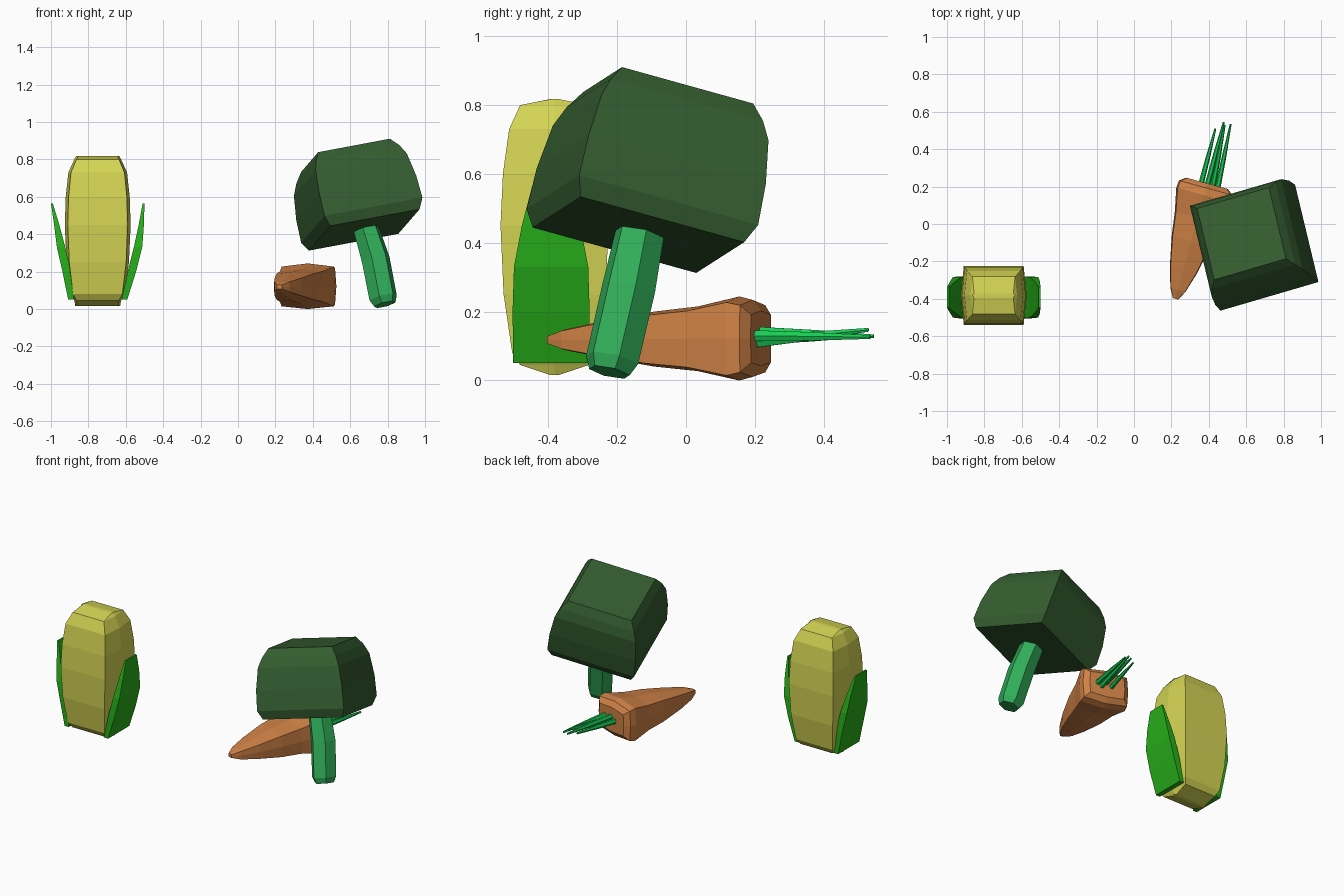
import bpy, bmesh
from mathutils import Vector as V

if "Cube" in bpy.data.objects:
    bpy.data.objects.remove(bpy.data.objects["Cube"])


def material(name, rgb):
    m = bpy.data.materials.new(name)
    m.diffuse_color = (*rgb, 1)
    m.use_nodes = True
    m.node_tree.nodes["Principled BSDF"].inputs["Base Color"].default_value = m.diffuse_color
    return m


YELLOW = material("corn_yellow", (0.66, 0.66, 0.09))
HUSK = material("husk_green", (0.02, 0.42, 0.01))
DARK = material("floret_green", (0.035, 0.11, 0.03))
STEM = material("stem_green", (0.03, 0.42, 0.1))
ORANGE = material("carrot_orange", (0.62, 0.22, 0.06))
LEAF = material("leaf_green", (0.01, 0.6, 0.09))


def loft(name, rings, mat):
    """Skin a list of equal-length point rings, capping both ends."""
    bm = bmesh.new()
    vs = [[bm.verts.new(p) for p in ring] for ring in rings]
    n = len(rings[0])
    for a, b in zip(vs, vs[1:]):
        for i in range(n):
            j = (i + 1) % n
            bm.faces.new((a[i], a[j], b[j], b[i]))
    bm.faces.new(vs[0][::-1])
    bm.faces.new(vs[-1])
    bmesh.ops.recalc_face_normals(bm, faces=bm.faces)
    me = bpy.data.meshes.new(name)
    bm.to_mesh(me)
    bm.free()
    me.materials.append(mat)
    ob = bpy.data.objects.new(name, me)
    bpy.context.collection.objects.link(ob)
    return ob


def ring(center, ex, ey, section, sx, sy):
    return [center + ex * (u * sx) + ey * (v * sy) for u, v in section]


X, Y, Z = V((1, 0, 0)), V((0, 1, 0)), V((0, 0, 1))
SQUARE = [(-1, -1), (1, -1), (1, 1), (-1, 1)]
SIDE_RIDGE = [(-.91, -1), (.91, -1), (1, 0), (.91, 1), (-.91, 1), (-1, 0)]
HEX = [(1, 0), (.5, .9), (-.5, .9), (-1, 0), (-.5, -.9), (.5, -.9)]
OCT = [(-.95, -.88), (0, -1), (.95, -.88), (1, 0), (.95, .86), (0, 1), (-.95, .86), (-1, 0)]

# corn cob: z, half width, half depth
cob = [(.015, .12, .01), (.045, .125, .10), (.08, .145, .123), (.25, .167, .148), (.45, .176, .157),
       (.6, .171, .15), (.73, .157, .132), (.80, .125, .10), (.818, .115, .01)]
loft("corn_cob", [ring(V((-.75, -.382, z)), X, Y, SIDE_RIDGE, a, b) for z, a, b in cob], YELLOW)

# husks: z, outer offset, thickness, half depth
husk = [(.05, .158, .03, .11), (.2, .205, .045, .112), (.33, .238, .045, .108),
        (.45, .247, .028, .085), (.565, .25, .01, .055)]
for side, name in ((-1, "husk_left"), (1, "husk_right")):
    rings = []
    for z, off, th, b in husk:
        if side < 0:
            off -= .3 * (z - .05) * (.565 - z)
        c = V((-.75 + side * (off - th / 2), -.392, z))
        rings.append(ring(c, X, Y, SQUARE, th / 2, b))
    loft(name, rings, HUSK)

# broccoli: tilted frame shared by head and stem
e1 = V((.945, .276, .177)).normalized()
e3 = e1.cross(V((-.136, .961, -.243))).normalized()
e2 = e3.cross(e1)
base = V((.675, -.138, .423))
head = [(0, .253), (.055, .277), (.18, .274), (.312, .258), (.37, .235), (.42, .203)]
loft("broccoli_head", [ring(base + e3 * h, e1, e2, SQUARE, r, r) for h, r in head], DARK)
stem = [(-.422, .06, .01), (-.385, .077, .01), (-.17, .078, .022), (.03, .07, .01)]
loft("broccoli_stem", [ring(base + e3 * h + e1 * s, e1, e2, HEX, r, r) for h, r, s in stem], STEM)

# carrot: distance from tip, half width, half height
axis = V((.262, .965, 0)).normalized()
side = V((axis.y, -axis.x, 0))
tip = V((.222, -.40, .118))
root = [(0, .015, .012), (.05, .042, .03), (.16, .075, .052), (.32, .108, .08), (.45, .126, .094),
        (.575, .152, .122), (.615, .148, .112), (.64, .115, .08)]
loft("carrot_root", [ring(tip + axis * t + Z * (.004 * t / .6), side, Z, OCT, a, b) for t, a, b in root], ORANGE)

# carrot leaves: thin tapering spikes
leaves = [((.355, .20, .12), (.435, .51, .13)), ((.39, .20, .14), (.48, .545, .128)),
          ((.42, .19, .11), (.485, .53, .147)), ((.445, .18, .13), (.517, .535, .126))]
for i, (p, q) in enumerate(leaves):
    p, q = V(p), V(q)
    loft(f"carrot_leaf_{i + 1}", [ring(p, side, Z, HEX, .015, .018), ring(p.lerp(q, .5), side, Z, HEX, .012, .014),
                                  ring(q, side, Z, HEX, .005, .006)], LEAF)
